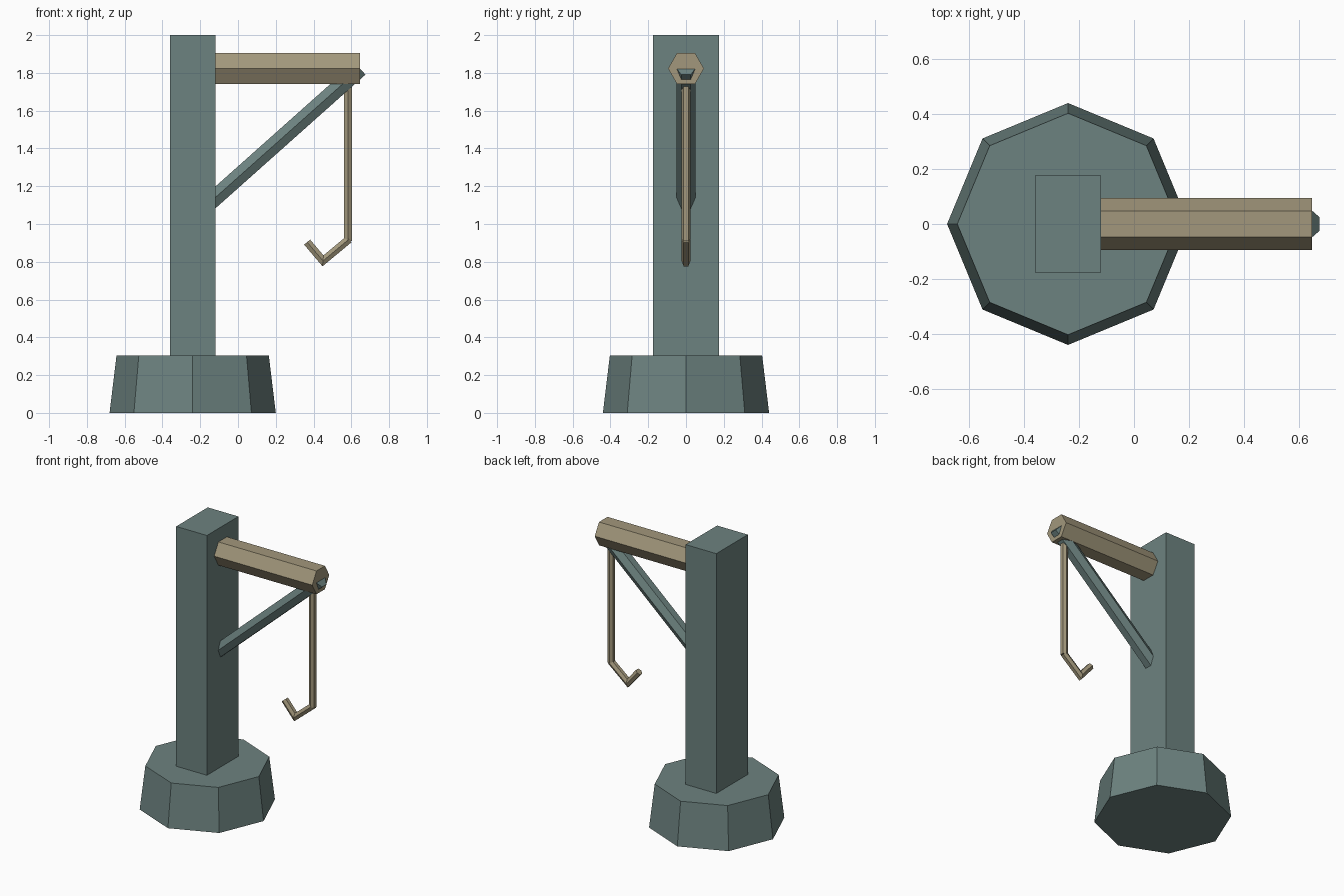
import bpy, bmesh, math
from mathutils import Vector

if "Cube" in bpy.data.objects:
    bpy.data.objects.remove(bpy.data.objects["Cube"])


def material(name, rgb):
    m = bpy.data.materials.new(name)
    m.diffuse_color = (*rgb, 1)
    m.use_nodes = True
    m.node_tree.nodes["Principled BSDF"].inputs["Base Color"].default_value = m.diffuse_color
    return m


STONE = material("grey_green", (0.152, 0.225, 0.215))
WOOD = material("tan", (0.36, 0.31, 0.20))


def finish(name, bm, mat):
    bmesh.ops.recalc_face_normals(bm, faces=bm.faces)
    mesh = bpy.data.meshes.new(name)
    bm.to_mesh(mesh)
    bm.free()
    mesh.materials.append(mat)
    ob = bpy.data.objects.new(name, mesh)
    bpy.context.collection.objects.link(ob)
    return ob


def rod(name, points, radius, mat, sides=6):
    """Prism swept along points in the XZ plane, with mitred corners."""
    bm = bmesh.new()
    pts = [Vector((x, 0, z)) for x, z in points]
    dirs = [(b - a).normalized() for a, b in zip(pts, pts[1:])]
    rings = []
    for i, p in enumerate(pts):
        d0, d1 = dirs[max(i - 1, 0)], dirs[min(i, len(dirs) - 1)]
        t = (d0 + d1).normalized()
        up = Vector((-t.z, 0, t.x)) / t.dot(d0)
        ring = []
        for k in range(sides):
            a = math.tau * k / sides
            ring.append(bm.verts.new(p + Vector((0, radius * math.cos(a), 0))
                                     + up * radius * math.sin(a)))
        rings.append(ring)
    for r0, r1 in zip(rings, rings[1:]):
        for k in range(sides):
            n = (k + 1) % sides
            bm.faces.new((r0[k], r0[n], r1[n], r1[k]))
    bm.faces.new(rings[0])
    bm.faces.new(rings[-1])
    return finish(name, bm, mat)


# Tapered octagonal base
bm = bmesh.new()
bmesh.ops.create_cone(bm, cap_ends=True, segments=8,
                      radius1=0.44, radius2=0.403, depth=0.305)
base = finish("base", bm, STONE)
base.location = (-0.24, 0, 0.1525)

# Square-cut post
bm = bmesh.new()
bmesh.ops.create_cube(bm, size=1)
bmesh.ops.scale(bm, vec=(0.24, 0.352, 1.70), verts=bm.verts)
post = finish("post", bm, STONE)
post.location = (-0.24, 0, 1.15)

# Horizontal arm and its diagonal brace
rod("arm", [(-0.13, 1.823), (0.647, 1.823)], 0.095, WOOD)
rod("brace", [(-0.20, 1.069), (0.646, 1.823)], 0.05, STONE)

# Hanging rope and bent hook
rod("rope", [(0.583, 1.78), (0.583, 0.91)], 0.024, WOOD)
rod("hook", [(0.587, 0.919), (0.45, 0.805), (0.366, 0.904)], 0.024, WOOD)
